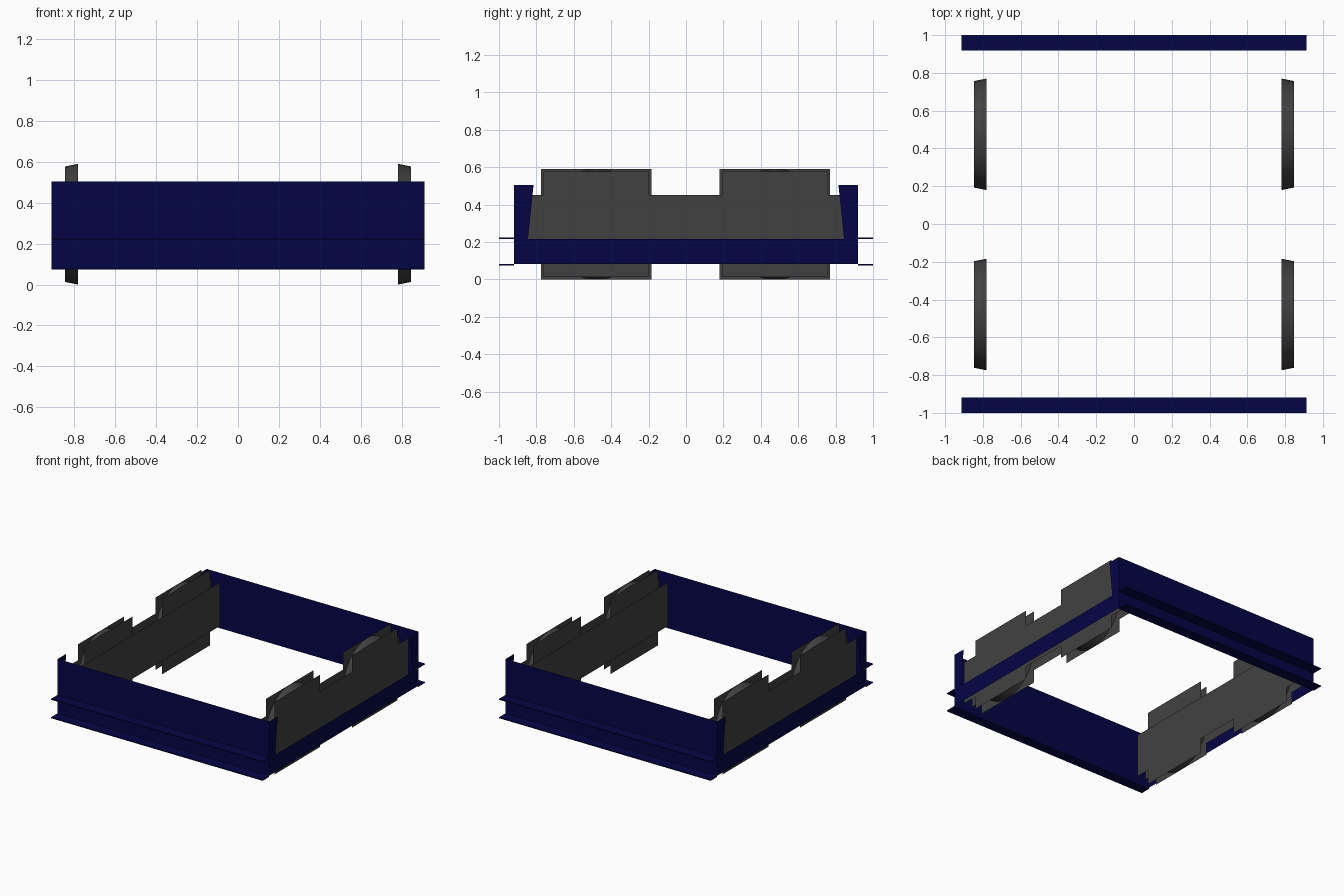
import bpy, bmesh, math

if "Cube" in bpy.data.objects:
    bpy.data.objects.remove(bpy.data.objects["Cube"])

def mat(name, rgb):
    m = bpy.data.materials.new(name)
    m.diffuse_color = (*rgb, 1)
    m.use_nodes = True
    m.node_tree.nodes["Principled BSDF"].inputs["Base Color"].default_value = m.diffuse_color
    return m

NAVY = mat("navy paint", (0.0015, 0.0015, 0.062))
GRAY = mat("dark gray metal", (0.053, 0.053, 0.053))

def make(name, verts, faces, material):
    me = bpy.data.meshes.new(name)
    me.from_pydata(verts, [], faces)
    me.materials.append(material)
    ob = bpy.data.objects.new(name, me)
    bpy.context.collection.objects.link(ob)
    return ob

def side_plate(name, x, s, pts, material):
    """Flat plate in the yz plane, facing along s."""
    if s < 0:
        pts = pts[::-1]
    return make(name, [(x, y, z) for y, z in pts], [tuple(range(len(pts)))], material)

def rect(y0, y1, z0, z1):
    return [(y0, z0), (y1, z0), (y1, z1), (y0, z1)]

def box(name, x0, x1, y0, y1, z0, z1, material):
    v = [(x, y, z) for x in (x0, x1) for y in (y0, y1) for z in (z0, z1)]
    f = [(0, 1, 3, 2), (4, 6, 7, 5), (0, 4, 5, 1), (2, 3, 7, 6), (0, 2, 6, 4), (1, 5, 7, 3)]
    return make(name, v, f, material)

X, Y, TOP = 0.913, 0.919   , 0.505   # frame half sizes and height
R_IN, R_OUT = 0.295, 0.282           # wheel radii on inner and outer side
WX_IN, WX_OUT = 0.782, 0.847
WZ, SEG = 0.295, 32

# end panels with two thin ledges each
for s, end in ((-1, "front"), (1, "back")):
    v = [(-X, s * Y, 0.08), (X, s * Y, 0.08), (X, s * Y, TOP), (-X, s * Y, TOP)]
    make(end + "_panel", v, [(0, 1, 2, 3) if s < 0 else (3, 2, 1, 0)], NAVY)
    y0, y1 = sorted((s * Y, s * 1.0))
    for label, z in (("lower", 0.077), ("upper", 0.221)):
        box(f"{end}_{label}_ledge", -X, X, y0, y1, z - 0.004, z + 0.004, NAVY)

for s, side in ((-1, "left"), (1, "right")):
    # navy sill with upturned corners
    sill = [(-Y, 0.082), (Y, 0.082), (Y, TOP), (0.815, TOP), (0.845, 0.217),
            (-0.845, 0.217), (-0.815, TOP), (-Y, TOP)]
    side_plate(side + "_sill", s * X, s, sill, NAVY)
    # gray panels on both sides of the wheels, seen through the sill opening
    for label, x, d in (("outer", 0.85, s), ("inner", 0.775, -s)):
        side_plate(f"{side}_{label}_panel", s * x, d, rect(-0.887, 0.887, 0.11, 0.45), GRAY)

    for cy, end in ((-0.479, "front"), (0.475, "back")):
        name = f"{end}_{side}_wheel"
        # square plates on both sides of the wheel
        for label, x, r, d in (("inner", WX_IN, R_IN, -s), ("outer", WX_OUT, R_OUT, s)):
            side_plate(f"{name}_{label}_plate", s * x, d,
                       rect(cy - r, cy + r, WZ - r, WZ + r), GRAY)
        # tapered tread
        v, f = [], []
        for i in range(SEG):
            a = 2 * math.pi * i / SEG
            for x, r in ((WX_IN, R_IN), (WX_OUT, R_OUT)):
                v.append((s * x, cy + r * math.cos(a), WZ + r * math.sin(a)))
            j = (i + 1) % SEG
            f.append((2 * i, 2 * i + 1, 2 * j + 1, 2 * j))
        tread = make(name + "_tread", v, f, GRAY)
        bm = bmesh.new()
        bm.from_mesh(tread.data)
        for face in bm.faces:
            c = face.calc_center_median()
            if face.normal.y * (c.y - cy) + face.normal.z * (c.z - WZ) < 0:
                face.normal_flip()
            face.smooth = True
        bm.to_mesh(tread.data)
        bm.free()
